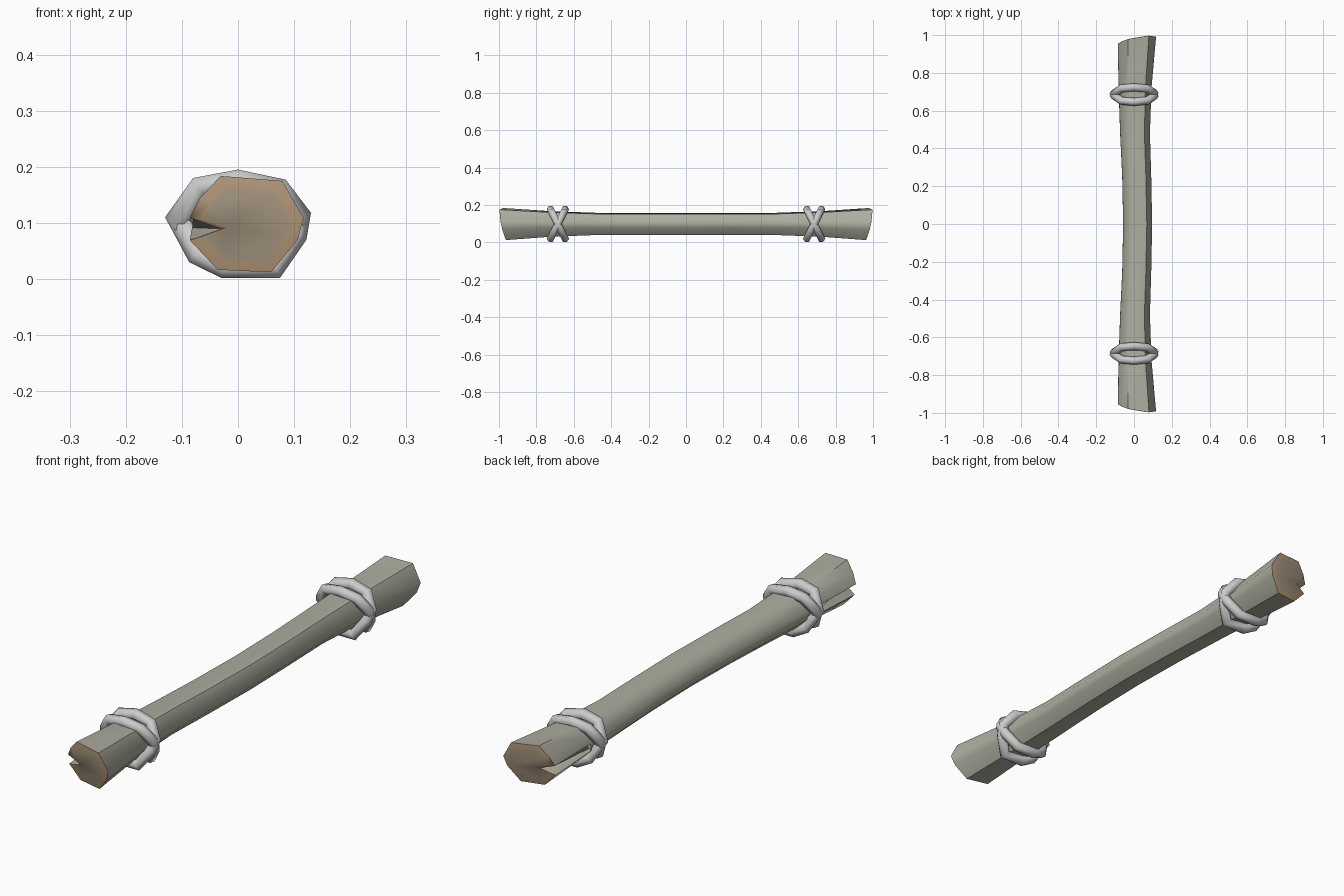
import bpy, bmesh
from math import cos, sin, pi, radians
from mathutils import Vector

if "Cube" in bpy.data.objects:
    bpy.data.objects.remove(bpy.data.objects["Cube"])


def material(name, rgb):
    m = bpy.data.materials.new(name)
    m.diffuse_color = (*rgb, 1)
    m.use_nodes = True
    m.node_tree.nodes["Principled BSDF"].inputs["Base Color"].default_value = m.diffuse_color
    return m


def finish(bm, name, mats=(), angle=60):
    bmesh.ops.recalc_face_normals(bm, faces=bm.faces)
    me = bpy.data.meshes.new(name)
    bm.to_mesh(me)
    bm.free()
    for m in mats:
        me.materials.append(m)
    ob = bpy.data.objects.new(name, me)
    bpy.context.collection.objects.link(ob)
    bpy.ops.object.select_all(action='DESELECT')
    ob.select_set(True)
    bpy.context.view_layer.objects.active = ob
    bpy.ops.object.shade_smooth_by_angle(angle=radians(angle))
    return ob


def bridge(bm, a, b, mat=0):
    n = len(a)
    for i in range(n):
        j = (i + 1) % n
        bm.faces.new((a[i], a[j], b[j], b[i])).material_index = mat


bark = material("bark", (0.42, 0.42, 0.35))
rim = material("cut_rim", (0.50, 0.35, 0.21))
core = material("cut_core", (0.42, 0.34, 0.24))

# Log cross-section, in half-widths; TIP is the bottom of the split
SECTION = [(-.45, .95), (.65, .85), (1.03, .1), (.92, -.35), (.45, -1),
           (-.5, -.95), (-1, -.35), (-1.02, -.12), (-1, .1), (-.82, .5)]
TIP = 7
# y, centre x, half width, half height, split depth
HALF = [(0, .019, .075, .06, 0), (.25, .014, .075, .06, 0),
        (.48, .005, .077, .061, 0), (.72, .005, .085, .07, 0),
        (1, .014, .1, .088, .57)]
STATIONS = [(-y, *r) for y, *r in HALF[:0:-1]] + HALF


def log_ring(bm, station, scale=1, push=0):
    y, cx, hw, hh, split = station
    vs = []
    for i, (px, pz) in enumerate(SECTION):
        if i == TIP:
            px += split
        px, pz = px * scale, pz * scale
        yy = y
        if abs(y) == 1:  # slanted cut
            yy = y * (1.006 - .018 * (1 - px) - .0165 * (1 - pz) + push)
        vs.append(bm.verts.new((cx + px * hw, yy, .1 + pz * hh)))
    return vs


# Log with split, slanted ends
bm = bmesh.new()
rings = [log_ring(bm, s) for s in STATIONS]
for a, b in zip(rings, rings[1:]):
    bridge(bm, a, b)
for ring, st in ((rings[0], STATIONS[0]), (rings[-1], STATIONS[-1])):
    inner = log_ring(bm, st, .77, .004)
    bridge(bm, ring, inner, 1)
    bm.faces.new(inner).material_index = 2
finish(bm, "log", (bark, rim, core), 50)

# Crossed rope bindings
OUTLINE = [(-.13, .11), (-.08, .18), (0, .195), (.085, .177), (.13, .118),
           (.122, .07), (.075, .002), (-.03, .002), (-.087, .03)]


def binding(name, y0, tilt):
    bm = bmesh.new()
    rows = []
    normal = Vector((0, 1, -tilt)).normalized()
    for x, z in OUTLINE:
        p = Vector((x, y0 + tilt * (z - .098), z))
        out = (p - Vector((0, y0, .098))).normalized()
        c = p - out * .023
        rows.append([bm.verts.new(c + out * .023 * cos(k * pi / 3)
                                  + normal * .021 * sin(k * pi / 3))
                     for k in range(6)])
    for i in range(len(rows)):
        bridge(bm, rows[i - 1], rows[i])
    finish(bm, name, (), 65)


for side, y0 in (("front", -.685), ("back", .685)):
    binding(side + "_binding_a", y0, .5)
    binding(side + "_binding_b", y0, -.5)
